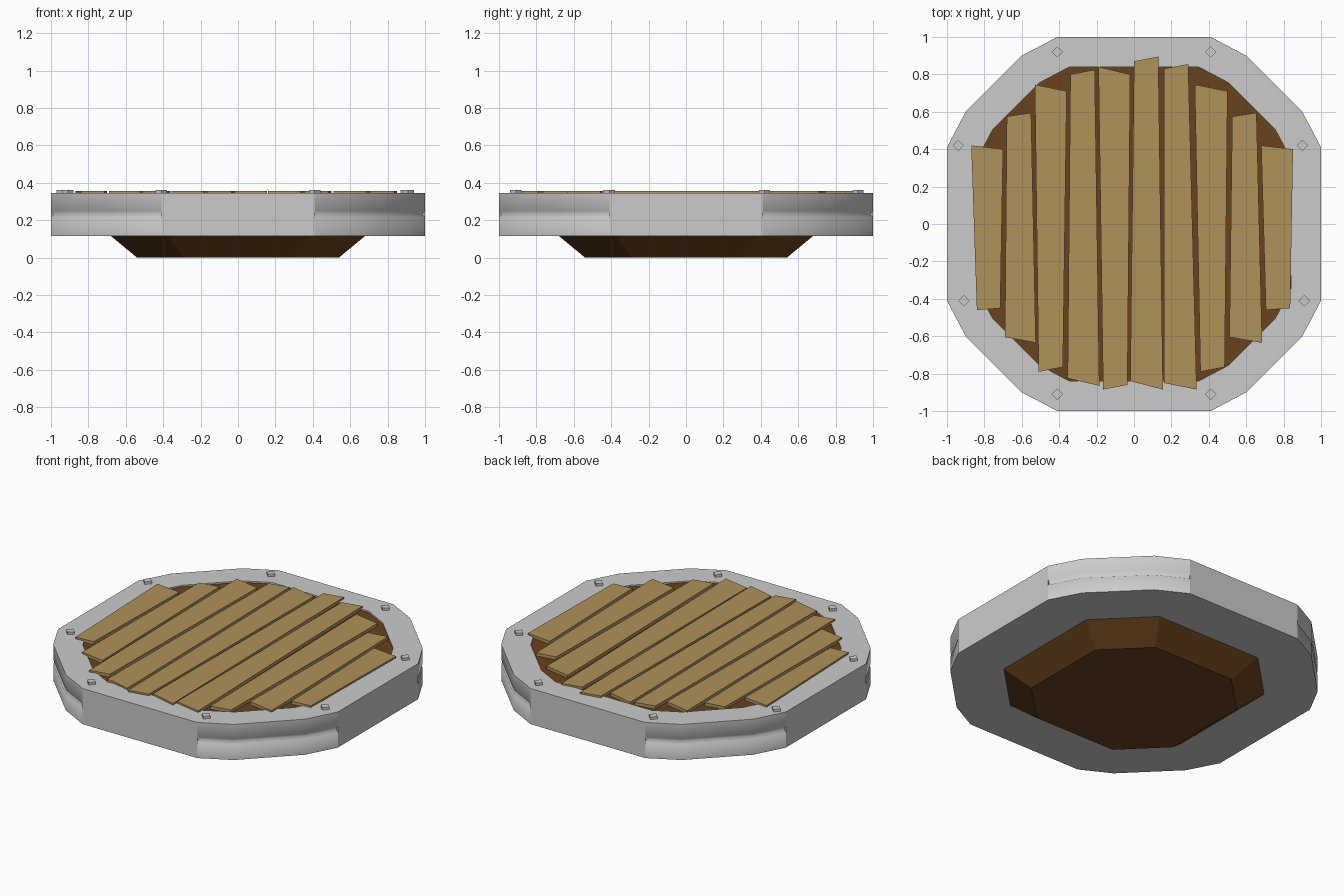
import bpy, bmesh, math

if "Cube" in bpy.data.objects:
    bpy.data.objects.remove(bpy.data.objects["Cube"])


def material(name, rgb):
    m = bpy.data.materials.new(name)
    m.diffuse_color = (*rgb, 1)
    m.use_nodes = True
    m.node_tree.nodes["Principled BSDF"].inputs["Base Color"].default_value = m.diffuse_color
    return m


WOOD = material("plank_wood", (0.43, 0.29, 0.10))
DARK = material("dark_wood", (0.14, 0.055, 0.013))


def finish(name, bm, mat=None):
    bmesh.ops.recalc_face_normals(bm, faces=bm.faces[:])
    me = bpy.data.meshes.new(name)
    bm.to_mesh(me)
    bm.free()
    if mat:
        me.materials.append(mat)
    ob = bpy.data.objects.new(name, me)
    bpy.context.collection.objects.link(ob)
    return ob


def loop(bm, pts, z, s=1.0):
    return [bm.verts.new((x * s, y * s, z)) for x, y in pts]


def bridge(bm, a, b):
    n = len(a)
    return [bm.faces.new((a[i], a[(i + 1) % n], b[(i + 1) % n], b[i])) for i in range(n)]


def prism(name, pts, z0, z1, mat=None):
    bm = bmesh.new()
    a, b = loop(bm, pts, z0), loop(bm, pts, z1)
    bridge(bm, a, b)
    bm.faces.new(a)
    bm.faces.new(b)
    return finish(name, bm, mat)


def four_way(quarter):
    """Repeat corner points around the four quarters."""
    out, q = [], quarter
    for _ in range(4):
        out += q
        q = [(-y, x) for x, y in q]
    return out


# Stone rim: flat sides, grooved smooth corners
OUTLINE = four_way([(1, 0.41), (0.9, 0.6), (0.6, 0.9), (0.41, 1)])
Z0, Z1, HOLE = 0.115, 0.345, 0.84
bm = bmesh.new()
rows = [loop(bm, OUTLINE, z, s) for z, s in
        ((Z1, 1), (0.25, 1), (0.23, 0.985), (0.215, 1), (Z0, 1))]
n = len(OUTLINE)
for i in range(n):
    j = (i + 1) % n
    if i % 4 == 3:
        # straight side panel closing off the groove ends
        keep = (0, 1, 3, 4)
        bm.faces.new([rows[k][i] for k in keep] + [rows[k][j] for k in reversed(keep)])
        for k in (i, j):
            bm.faces.new([rows[r][k] for r in (1, 2, 3)])
    else:
        for a, b in zip(rows, rows[1:]):
            bm.faces.new((a[i], a[j], b[j], b[i])).smooth = True
inner_top = loop(bm, OUTLINE, Z1, HOLE)
inner_low = loop(bm, OUTLINE, 0.30, HOLE)
bridge(bm, rows[0], inner_top)
bridge(bm, inner_top, inner_low)
bm.faces.new(inner_low)
bm.faces.new(rows[4])
finish("stone_rim", bm)

# Dark wooden deck under the planks
prism("deck", [(x * HOLE, y * HOLE) for x, y in OUTLINE], 0.301, 0.336, DARK)

# Tapered eight-sided underside
bm = bmesh.new()
low = loop(bm, four_way([(0.54, 0.29), (0.29, 0.54)]), 0)
high = loop(bm, four_way([(0.685, 0.38), (0.38, 0.685)]), 0.12)
bridge(bm, low, high)
bm.faces.new(low)
bm.faces.new(high)
finish("underside_base", bm, DARK)

# Uneven planks: corners top left, top right, bottom right, bottom left
PLANKS = [
    (-.87, .42, -.70, .40, -.715, -.45, -.84, -.46),
    (-.68, .575, -.55, .595, -.525, -.635, -.69, -.605),
    (-.53, .745, -.36, .71, -.38, -.765, -.51, -.79),
    (-.34, .80, -.21, .825, -.185, -.865, -.355, -.825),
    (-.19, .84, -.02, .80, -.035, -.86, -.165, -.885),
    (0, .87, .13, .895, .155, -.885, -.02, -.84),
    (.16, .83, .29, .855, .335, -.885, .16, -.85),
    (.325, .745, .50, .71, .485, -.765, .355, -.79),
    (.525, .575, .655, .595, .685, -.635, .51, -.605),
    (.68, .42, .85, .40, .835, -.45, .705, -.46),
]
for i, p in enumerate(PLANKS):
    prism(f"plank_{i + 1}", list(zip(p[::2], p[1::2])), 0.33, 0.356, WOOD)

# Diamond studs on the rim
STUDS = [(-.41, .92), (.41, .92), (.90, .42), (.91, -.41),
         (.41, -.91), (-.41, -.91), (-.91, -.41), (-.94, .42)]
R = 0.03
for i, (x, y) in enumerate(STUDS):
    prism(f"stud_{i + 1}", [(x + R, y), (x, y + R), (x - R, y), (x, y - R)], 0.335, 0.361)
